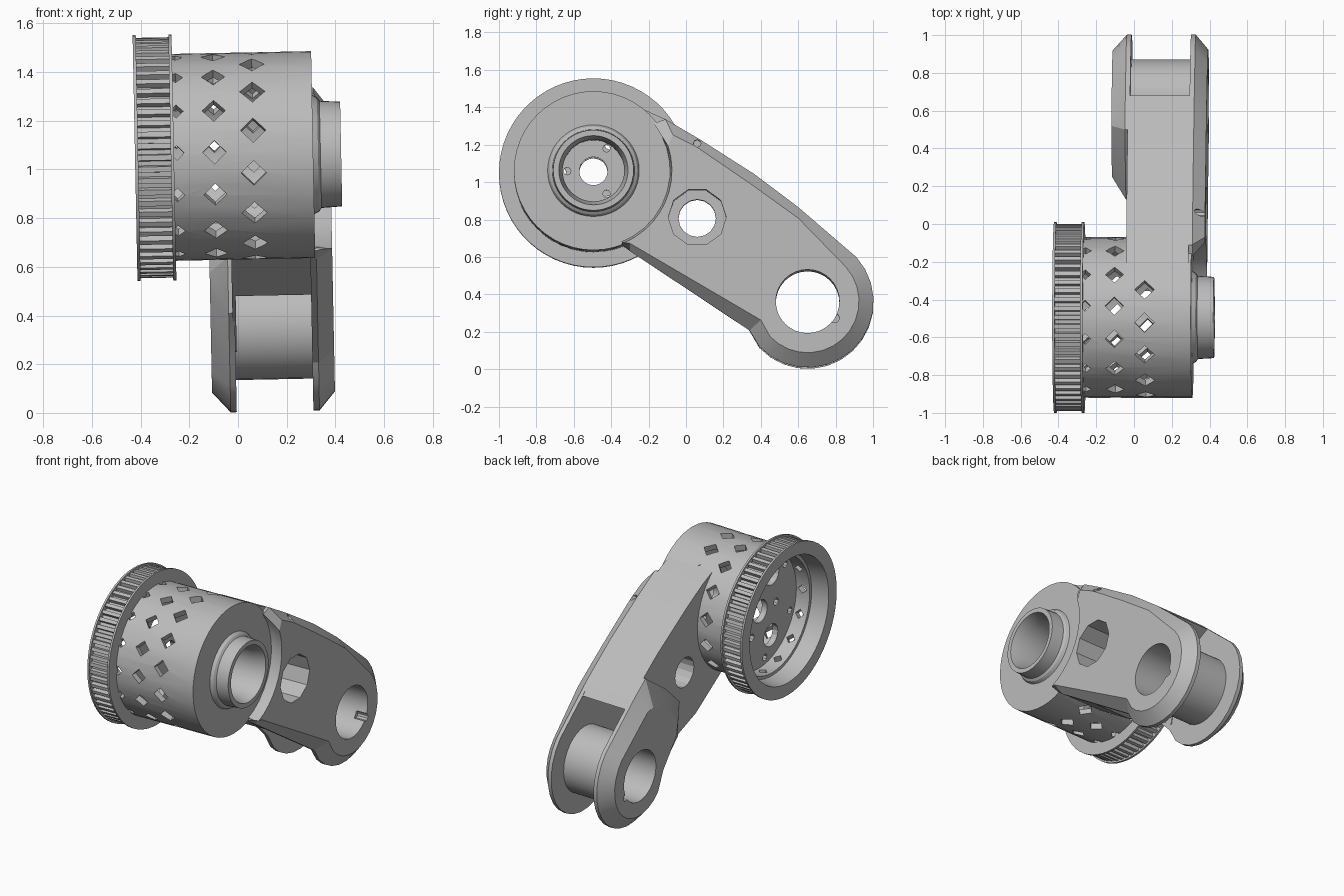
import bpy, bmesh, math
from mathutils import Matrix, Vector

old = bpy.data.objects.get("Cube")
if old:
    bpy.data.objects.remove(old, do_unlink=True)

gray = bpy.data.materials.new("plain gray")
gray.use_nodes = True
color = (0.5, 0.5, 0.5, 1)
gray.diffuse_color = color
gray.node_tree.nodes["Principled BSDF"].inputs["Base Color"].default_value = color

DRUM = (-0.495, 1.055)  # drum axis in (y, z)
PIVOT = (0.65, 0.355)   # lower axle
MID = (0.06, 0.805)     # middle hole
parts = []


def finish(name, bm, cutter=False):
    bmesh.ops.recalc_face_normals(bm, faces=bm.faces)
    mesh = bpy.data.meshes.new(name)
    bm.to_mesh(mesh)
    bm.free()
    ob = bpy.data.objects.new(name, mesh)
    bpy.context.collection.objects.link(ob)
    if cutter:
        ob.hide_render = True
    else:
        mesh.materials.append(gray)
        parts.append(ob)
    return ob


def arc(c, r, a, b, n):
    angles = [math.radians(a + (b - a) * i / n) for i in range(n + 1)]
    return [(c[0] + r * math.cos(t), c[1] + r * math.sin(t)) for t in angles]


def circle(c, r, n):
    return arc(c, r, 0, 360 - 360 / n, n - 1)


def add_loft(bm, sections):
    """Join matching (y, z) outlines placed at several x positions."""
    rows = [[bm.verts.new((x, y, z)) for y, z in pts] for x, pts in sections]
    n = len(rows[0])
    for lo, hi in zip(rows, rows[1:]):
        for i in range(n):
            bm.faces.new((lo[i], lo[(i + 1) % n], hi[(i + 1) % n], hi[i]))
    bm.faces.new(rows[0])
    bm.faces.new(rows[-1])


def loft(name, sections):
    bm = bmesh.new()
    add_loft(bm, sections)
    return finish(name, bm)


def lathe(name, profile, c, n):
    """Revolve a closed (x, radius) profile about an x axis."""
    bm = bmesh.new()
    rows = [[bm.verts.new((x, y, z)) for y, z in circle(c, r, n)] for x, r in profile]
    for lo, hi in zip(rows, rows[1:] + rows[:1]):
        for i in range(n):
            bm.faces.new((lo[i], lo[(i + 1) % n], hi[(i + 1) % n], hi[i]))
    return finish(name, bm)


def cut(ob, cutter):
    mod = ob.modifiers.new("cut", "BOOLEAN")
    mod.operation = "DIFFERENCE"
    mod.solver = "EXACT"
    mod.object = cutter


def drill(name, holes):
    """One cutter made of straight holes: (centre, radius, sides, x0, x1)."""
    bm = bmesh.new()
    for c, r, n, x0, x1 in holes:
        ring = circle(c, r, n)
        add_loft(bm, [(x0, ring), (x1, ring)])
    return finish(name, bm, True)


# Hollow drum with a recessed end plate and the stepped bearing collar
drum = lathe("drum", [
    (-0.3, 0.425), (0.315, 0.425), (0.315, 0.245), (0.335, 0.235), (0.345, 0.22),
    (0.43, 0.215), (0.43, 0.185), (0.35, 0.165), (0.2, 0.165), (0.2, 0.075),
    (0.16, 0.075), (0.16, 0.2), (0.27, 0.2), (0.27, 0.385), (-0.16, 0.385),
    (-0.16, 0.075), (-0.2, 0.075), (-0.2, 0.385), (-0.3, 0.385)], DRUM, 48)

# Diamond openings around the drum wall
bm = bmesh.new()
for x, half, phase in ((-0.245, 0.03, 0), (-0.09, 0.048, 0), (0.07, 0.052, 12)):
    for i in range(15):
        t = math.radians(i * 24 + phase + 177.6)
        out = Vector((0, math.cos(t), math.sin(t)))
        side = Vector((0, -math.sin(t), math.cos(t)))
        mid = Vector((x, *DRUM))
        rows = []
        for r in (0.34, 0.47):
            p = mid + out * r
            offsets = (Vector((half, 0, 0)), side * half, Vector((-half, 0, 0)), side * -half)
            rows.append([bm.verts.new(p + o) for o in offsets])
        for k in range(4):
            j = (k + 1) % 4
            bm.faces.new((rows[0][k], rows[0][j], rows[1][j], rows[1][k]))
        bm.faces.new(rows[0])
        bm.faces.new(rows[1])
cut(drum, finish("diamond_cutter", bm, True))

# Bolt holes in the drum end plates
holes = [(p, 0.075, 16, -0.25, -0.13) for p in circle(DRUM, 0.24, 3)]
holes += [(p, 0.025, 8, -0.25, -0.13) for p in arc(DRUM, 0.17, 60, 300, 2)]
holes += [(p, 0.022, 8, -0.25, -0.13) for p in arc(DRUM, 0.34, 20, 320, 5)]
holes += [(p, 0.02, 8, 0.1, 0.25) for p in arc(DRUM, 0.14, 60, 300, 2)]
cut(drum, drill("bolt_cutter", holes))

# Toothed pulley with two flanges
lathe("pulley", [
    (-0.417, 0.505), (-0.417, 0.42), (-0.3, 0.405), (-0.257, 0.405), (-0.257, 0.505),
    (-0.27, 0.505), (-0.27, 0.47), (-0.404, 0.47), (-0.404, 0.505)], DRUM, 60)
bm = bmesh.new()
for i in range(64):
    a = i * 360 / 64
    tooth = arc(DRUM, 0.465, a - 1.8, a + 1.8, 1) + arc(DRUM, 0.494, a + 1.3, a - 1.3, 1)
    add_loft(bm, [(-0.407, tooth), (-0.267, tooth)])
finish("pulley_teeth", bm)

# Right side plate with a bevelled rim
outer = arc(DRUM, 0.41, -70, 38, 10) + [(-0.11, 1.33), (0.07, 1.225), (0.36, 1.04), (0.6, 0.86)]
outer += arc(PIVOT, 0.353, 42, -137, 14) + [(0.34, 0.2), (-0.3, 0.625)]
inner = arc(DRUM, 0.42, -67, 18, 10) + [(-0.07, 1.245), (0.05, 1.185), (0.35, 0.98), (0.6, 0.8)]
inner += arc(PIVOT, 0.275, 42, -137, 14) + [(0.4, 0.255), (-0.3, 0.665)]
right_plate = loft("right_arm_plate", [(0.295, outer), (0.32, outer), (0.385, inner)])

# Solid arm body that wraps onto the drum
top_edge = [(-0.11, 1.33), (0.07, 1.225), (0.36, 1.04), (0.6, 0.86), (0.68, 0.79)]
under = [(0.62, 0.76), (0.4, 0.66), (0.12, 0.52), (-0.07, 0.48)]
body_pts = arc(DRUM, 0.41, -70, 62, 12) + top_edge + under
body = loft("arm_body", [(-0.03, body_pts), (0.3, body_pts)])

# Thin left wall below the body, running into the boss
wall_pts = [(-0.07, 0.48), (0.14, 0.4), (0.35, 0.25), (0.42, 0.67), (0.12, 0.53)]
loft("left_arm_wall", [(-0.03, wall_pts), (-0.015, wall_pts)])

# Left boss plate around the lower axle
boss_outer = [(0.33, 0.22), (0.14, 0.41), (0.13, 0.64), (0.29, 0.79), (0.5, 0.935), (0.6, 0.86)]
boss_outer += arc(PIVOT, 0.353, 42, -137, 14)
boss_inner = [(0.4, 0.3), (0.27, 0.47), (0.25, 0.58), (0.33, 0.66), (0.52, 0.77), (0.58, 0.76)]
boss_inner += arc(PIVOT, 0.27, 42, -137, 14)
boss = loft("left_boss_plate", [(-0.02, boss_outer), (-0.045, boss_outer), (-0.12, boss_inner)])

# Tube between the two plates
lathe("axle_tube", [(-0.04, 0.22), (0.31, 0.22), (0.31, 0.17), (-0.04, 0.17)], PIVOT, 32)

# Axle hole with its key notch, stepped middle hole and small screw holes
axle = drill("axle_cutter", [(PIVOT, 0.17, 32, -0.3, 0.6)])
notch = drill("notch_cutter", [((0.795, 0.265), 0.025, 10, -0.3, 0.6)])
middle = drill("middle_cutter", [(MID, 0.1, 16, -0.3, 0.6)])
recess = drill("recess_cutter", [(MID, 0.155, 10, 0.1, 0.6)])
screws = drill("screw_cutter", [(p, 0.02, 8, 0.2, 0.6) for p in ((0.06, 1.2), (-0.36, 0.67))])
for ob in (right_plate, boss):
    cut(ob, axle)
    cut(ob, notch)
for ob in (body, right_plate):
    cut(ob, middle)
    cut(ob, recess)
    cut(ob, screws)

# Bake the cuts, lean the whole assembly slightly, shade
bpy.context.view_layer.update()
deps = bpy.context.evaluated_depsgraph_get()
baked = [(ob, bpy.data.meshes.new_from_object(ob.evaluated_get(deps))) for ob in parts]
pivot = Matrix.Translation((0, 0, 0.75))
lean = pivot @ Matrix.Rotation(-0.02, 4, "Y") @ pivot.inverted()
for ob, mesh in baked:
    ob.modifiers.clear()
    ob.data = mesh
    mesh.transform(lean)
for ob in list(bpy.data.objects):
    if ob.name.endswith("_cutter"):
        bpy.data.objects.remove(ob, do_unlink=True)
bpy.ops.object.select_all(action="DESELECT")
for ob in parts:
    ob.select_set(True)
bpy.context.view_layer.objects.active = parts[0]
bpy.ops.object.shade_smooth_by_angle(angle=math.radians(20))
